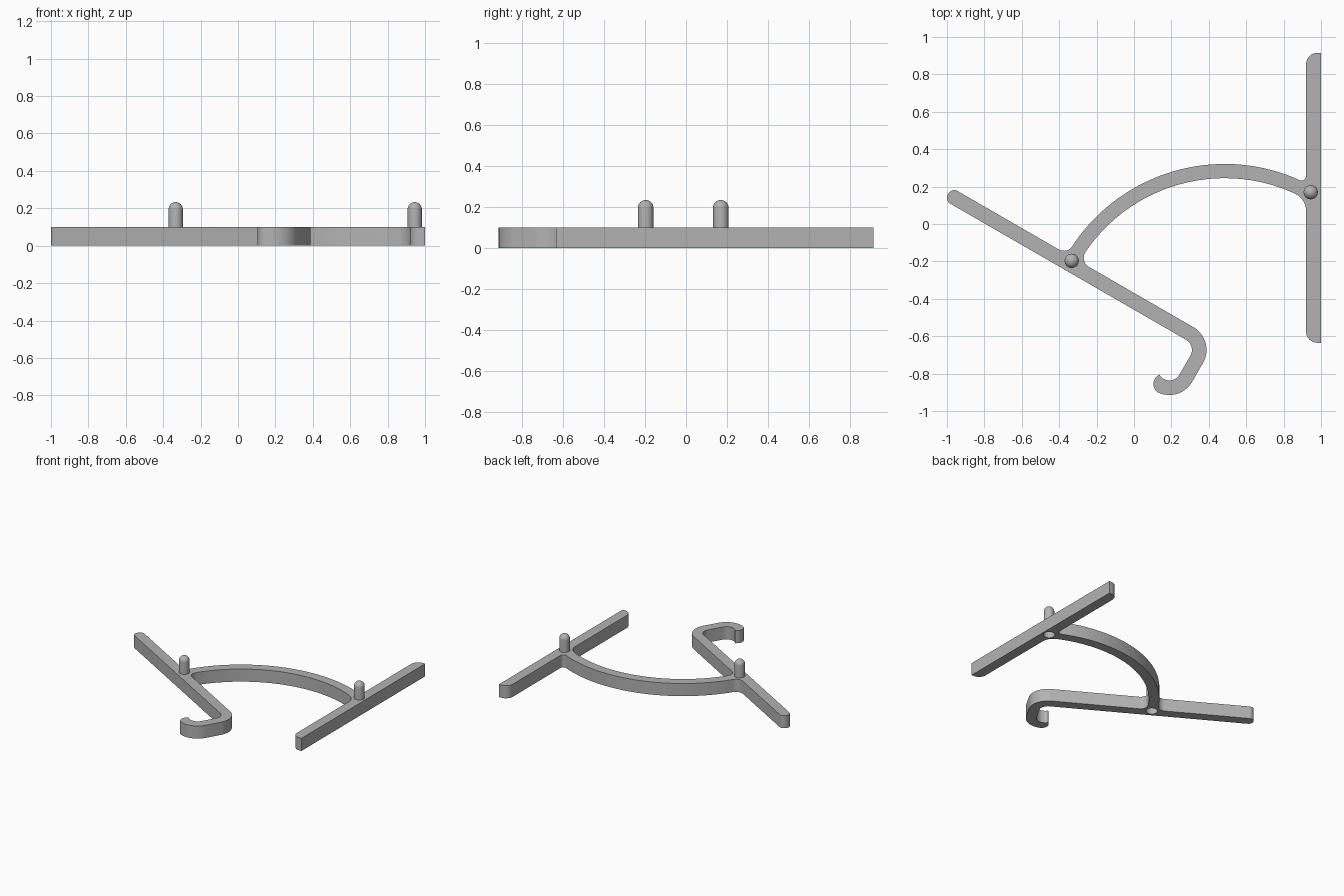
import bpy, bmesh, math
from mathutils import Vector

cube = bpy.data.objects.get("Cube")
if cube:
    bpy.data.objects.remove(cube, do_unlink=True)

THICK, HOLE_DEPTH = 0.1, 0.08
PINS = [(-0.333, -0.197), (0.945, 0.17)]

grey = bpy.data.materials.new("plain grey")
grey.use_nodes = True
colour = (0.45, 0.45, 0.45, 1)
grey.diffuse_color = colour
grey.node_tree.nodes["Principled BSDF"].inputs["Base Color"].default_value = colour


def make_object(name, bm):
    bmesh.ops.recalc_face_normals(bm, faces=bm.faces)
    mesh = bpy.data.meshes.new(name)
    bm.to_mesh(mesh)
    bm.free()
    mesh.materials.append(grey)
    ob = bpy.data.objects.new(name, mesh)
    bpy.context.collection.objects.link(ob)
    return ob


def smooth(ob):
    bpy.ops.object.select_all(action='DESELECT')
    ob.select_set(True)
    bpy.context.view_layer.objects.active = ob
    bpy.ops.object.shade_smooth_by_angle(angle=math.radians(35))


def arm(t, n, r=0):
    """Point in the tilted frame of the arm: t along it, n across it."""
    c, s = math.cos(math.radians(30)), 0.5
    return (t * c + n * s, n * c - t * s, r)


def arc(centre, r, start, end, steps):
    angles = [math.radians(start + (end - start) * i / steps) for i in range(steps + 1)]
    return [(centre[0] + r * math.cos(a), centre[1] + r * math.sin(a), 0) for a in angles]


def fillet(points, steps=8):
    """Round each corner of a closed outline by its own radius."""
    out = []
    for i, (x, y, r) in enumerate(points):
        p = Vector((x, y))
        if r == 0:
            out.append(p)
            continue
        u = (Vector(points[i - 1][:2]) - p).normalized()
        v = (Vector(points[(i + 1) % len(points)][:2]) - p).normalized()
        half = u.angle(v) / 2
        centre = p + (u + v).normalized() * r / math.sin(half)
        a = p + u * r / math.tan(half) - centre
        b = p + v * r / math.tan(half) - centre
        turn = math.atan2(a.x * b.y - a.y * b.x, a.dot(b))
        start = math.atan2(a.y, a.x)
        for k in range(steps + 1):
            ang = start + turn * k / steps
            out.append(centre + r * Vector((math.cos(ang), math.sin(ang))))
    return out


# Shared dimensions: arm edges, hook bends, arch ring
LOW, UP, ARM_END, PIN_T = -0.397, -0.319, -0.941, -0.19
bend, tip = arm(0.551, -0.459), arm(0.551, -0.576)
R_IN, R_OUT = 0.062, 0.14
arch, A_IN, A_OUT = (0.485, -0.655), 0.9, 0.976
WALL, HALF = 0.92, 0.038


def wall_hit(r):
    return arch[1] + math.sqrt(r * r - (WALL - arch[0]) ** 2)


outline = [arm(ARM_END, LOW, 0.036)]
# hook, inner side then outer side
outline += arc(bend, R_IN, 60, -30, 12)
outline += arc(tip, R_IN, -30, -150, 16)
outline += [(*arc(tip, R_OUT, -150, -150, 1)[0][:2], 0.055)]
outline += arc(tip, R_OUT, -118, -30, 14)
outline += arc(bend, R_OUT, -30, 60, 14)
# underside of the arch
outline += [arm(PIN_T + HALF, UP, 0.055)]
outline += arc(arch, A_IN, 145, 67.5, 32)
outline += [(WALL, wall_hit(A_IN), 0.1)]
# wall bar
outline += [(WALL, -0.635, 0.06), (1, -0.635, 0), (1, 0.915, 0), (WALL, 0.915, 0.06)]
# top of the arch and back to the arm
outline += [(WALL, wall_hit(A_OUT), 0.025)]
outline += arc(arch, A_OUT, 67.5, 145, 32)
outline += [arm(PIN_T - HALF, UP, 0.055), arm(ARM_END, UP, 0.036)]

# Flat bracket body
bm = bmesh.new()
base = bm.faces.new([bm.verts.new((p.x, p.y, 0)) for p in fillet(outline)])
side = bmesh.ops.extrude_face_region(bm, geom=[base])
moved = [g for g in side["geom"] if isinstance(g, bmesh.types.BMVert)]
bmesh.ops.translate(bm, vec=(0, 0, THICK), verts=moved)
body = make_object("bracket_body", bm)

# Blind sockets under the pins
for i, (x, y) in enumerate(PINS):
    bm = bmesh.new()
    bmesh.ops.create_cone(bm, cap_ends=True, segments=32, radius1=0.042, radius2=0.042, depth=2 * HOLE_DEPTH)
    cutter = make_object(f"socket_cutter_{i + 1}", bm)
    cutter.location = (x, y, 0)
    cutter.hide_render = True
    cutter.hide_set(True)
    cut = body.modifiers.new("socket", 'BOOLEAN')
    cut.operation, cut.solver, cut.object = 'DIFFERENCE', 'EXACT', cutter
smooth(body)
bpy.context.view_layer.update()
for cut in [m.name for m in body.modifiers if m.type == 'BOOLEAN']:
    bpy.ops.object.modifier_apply(modifier=cut)
for ob in [o for o in bpy.data.objects if o.name.startswith("socket_cutter")]:
    bpy.data.objects.remove(ob, do_unlink=True)

# Round-topped pins, lathed from a profile
PIN_R, PIN_TOP = 0.038, 0.233
for name, (x, y) in zip(("arm_pin", "wall_pin"), PINS):
    bm = bmesh.new()
    dome = [math.radians(90 * i / 10) for i in range(11)]
    profile = [(0, 0.085), (PIN_R, 0.085)]
    profile += [(PIN_R * math.cos(a), PIN_TOP - PIN_R + PIN_R * math.sin(a)) for a in dome]
    verts = [bm.verts.new((r, 0, z)) for r, z in profile]
    edges = [bm.edges.new(pair) for pair in zip(verts, verts[1:])]
    bmesh.ops.spin(bm, geom=verts + edges, cent=(0, 0, 0), axis=(0, 0, 1), angle=math.tau, steps=32)
    bmesh.ops.remove_doubles(bm, verts=bm.verts, dist=0.0005)
    pin = make_object(name, bm)
    pin.location = (x, y, 0)
    smooth(pin)
